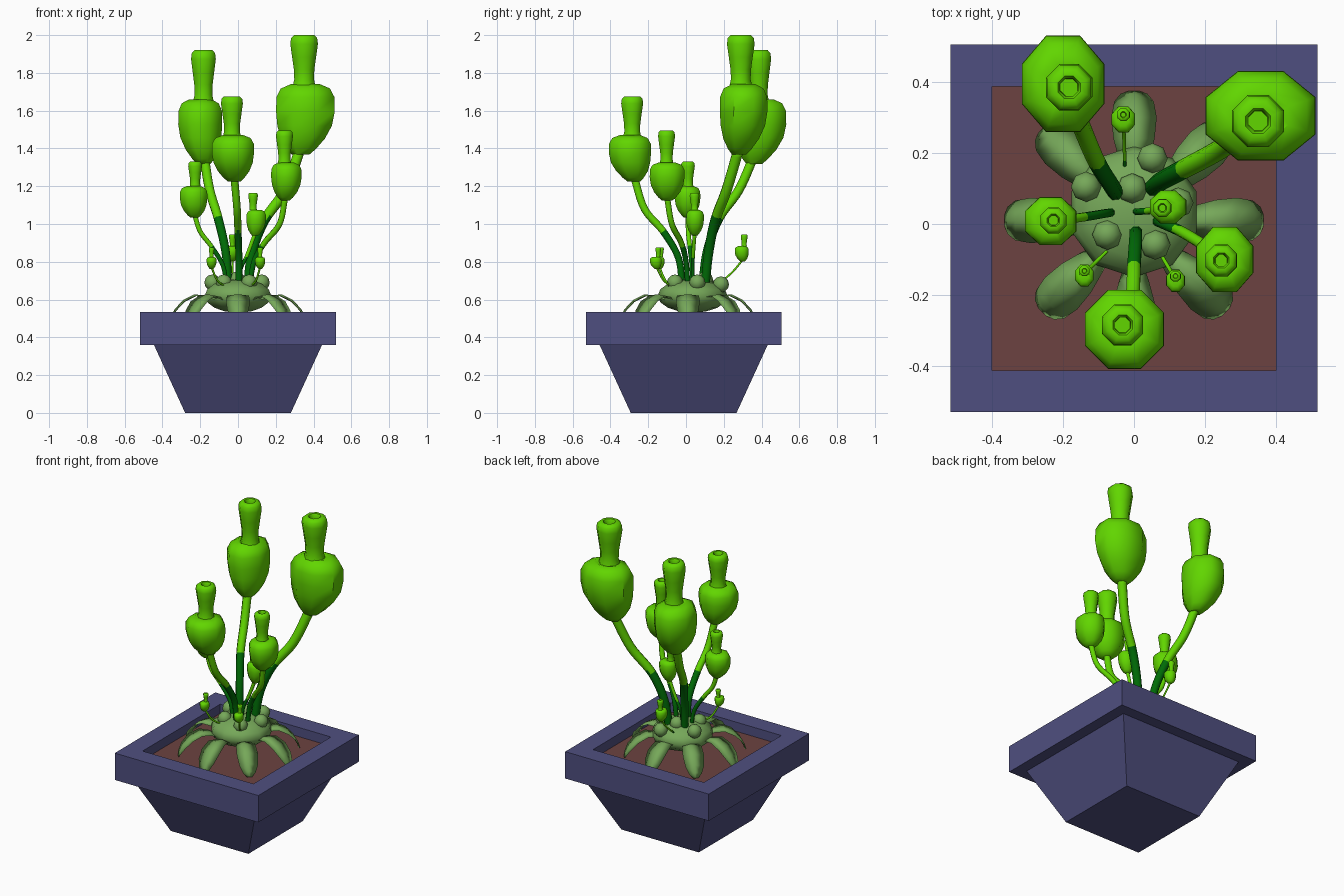
import bpy, bmesh, math
from mathutils import Vector

if "Cube" in bpy.data.objects:
    bpy.data.objects.remove(bpy.data.objects["Cube"])

def material(name, rgb):
    m = bpy.data.materials.new(name)
    m.diffuse_color = (*rgb, 1)
    m.use_nodes = True
    m.node_tree.nodes["Principled BSDF"].inputs["Base Color"].default_value = m.diffuse_color
    return m

POT = material("slate blue", (0.078, 0.078, 0.215))
SOIL = material("brown soil", (0.15, 0.055, 0.052))
LEAF = material("pale green", (0.18, 0.39, 0.10))
BRIGHT = material("bright green", (0.12, 0.67, 0.0))
DARK = material("dark green", (0.0, 0.15, 0.002))

def finish(name, bm, mats, smooth=True, rule=None):
    bmesh.ops.recalc_face_normals(bm, faces=bm.faces)
    for f in bm.faces:
        f.smooth = smooth
        if rule:
            f.material_index = rule(f)
    me = bpy.data.meshes.new(name)
    bm.to_mesh(me)
    bm.free()
    for m in mats:
        me.materials.append(m)
    ob = bpy.data.objects.new(name, me)
    bpy.context.collection.objects.link(ob)
    return ob

def loft(bm, rings):
    """Bridge a list of equal-length point rings and cap both ends."""
    vs = [[bm.verts.new(p) for p in r] for r in rings]
    n = len(vs[0])
    for a, b in zip(vs, vs[1:]):
        for i in range(n):
            j = (i + 1) % n
            bm.faces.new((a[i], a[j], b[j], b[i]))
    bm.faces.new(vs[0])
    bm.faces.new(vs[-1])

def ring(c, rx, ry, n=8, tangent=None):
    q = Vector((0, 0, 1)).rotation_difference(tangent) if tangent else None
    pts = []
    for i in range(n):
        a = 2 * math.pi * (i + 0.5) / n
        p = Vector((rx * math.cos(a), ry * math.sin(a), 0))
        pts.append(Vector(c) + (q @ p if q else p))
    return pts

def square(h, z, cy=-0.0125):
    return [(x * h, cy + y * h, z) for x, y in ((-1, -1), (1, -1), (1, 1), (-1, 1))]

# Square tapered pot with thick rim, and the soil inside
bm = bmesh.new()
loft(bm, [square(h, z) for h, z in ((0.28, 0), (0.445, 0.36), (0.518, 0.36),
                                    (0.518, 0.535), (0.40, 0.535), (0.40, 0.46))])
finish("pot", bm, [POT], smooth=False)
bm = bmesh.new()
loft(bm, [square(0.40, 0.462), square(0.40, 0.475)])
finish("soil", bm, [SOIL], smooth=False)

# Squat plant body with round buds on it
def ball(name, c, r, rz, seg, rings):
    bm = bmesh.new()
    bmesh.ops.create_uvsphere(bm, u_segments=seg, v_segments=rings, radius=1)
    for v in bm.verts:
        v.co = Vector((v.co.x * r + c[0], v.co.y * r + c[1], v.co.z * rz + c[2]))
    finish(name, bm, [LEAF])

ball("plant_body", (0, 0.035, 0.62), 0.185, 0.09, 10, 8)
for i, (x, y, z) in enumerate(((-0.135, 0.105, 0.69), (0.052, 0.185, 0.68), (-0.005, 0.1, 0.705),
                               (-0.075, -0.03, 0.69), (0.06, -0.058, 0.69), (0.125, 0.06, 0.69))):
    ball(f"bud_{i + 1}", (x, y, z), 0.043, 0.043, 8, 6)

# Eight drooping leaves around the body
PROFILE = ((0.12, 0.59, 0.025), (0.17, 0.62, 0.042), (0.23, 0.628, 0.058),
           (0.29, 0.598, 0.064), (0.335, 0.55, 0.056), (0.357, 0.51, 0.038), (0.365, 0.485, 0.015))
for k in range(8):
    a = k * math.pi / 4
    out, side = Vector((math.cos(a), math.sin(a), 0)), Vector((-math.sin(a), math.cos(a), 0))
    bm = bmesh.new()
    rings = []
    for r, z, w in PROFILE:
        c = Vector((0, 0.01, z)) + out * r
        low = Vector((0, 0, -0.010)) - out * 0.008
        edge = Vector((0, 0, -0.007))
        rings.append([c - side * w + edge, c, c + side * w + edge, c + low])
    loft(bm, rings)
    finish(f"leaf_{k + 1}", bm, [LEAF])

def spline(pts, steps=6):
    """Catmull-Rom samples through the points."""
    p = [Vector(q) for q in pts]
    p = [2 * p[0] - p[1]] + p + [2 * p[-1] - p[-2]]
    res = []
    for i in range(1, len(p) - 2):
        a, b, c, d = p[i - 1:i + 3]
        for s in range(steps):
            t = s / steps
            res.append(0.5 * (2 * b + (c - a) * t + (2 * a - 5 * b + 4 * c - d) * t * t
                              + (3 * b - a - 3 * c + d) * t ** 3))
    return res + [p[-2]]

# Fractions of height and radius for the swollen bulb and the flared hollow neck
BULB = ((0.02, 0.30), (0.10, 0.50), (0.24, 0.75), (0.42, 0.93), (0.62, 1.0), (0.82, 0.99), (0.94, 0.84), (1.0, 0.5))
NECK = ((-0.02, 0.42), (0.10, 0.37), (0.3, 0.385), (0.55, 0.45), (0.82, 0.52), (0.94, 0.49),
        (1.0, 0.38), (1.0, 0.25), (0.95, 0.2), (0.85, 0.19))

def flower(name, bulb, rad, zs, neck, stem, r, dark):
    """bulb = centre xy, rad = rx ry, zs = bottom shoulder top, neck = xy, dark = stem colour height."""
    bm = bmesh.new()
    path = spline(stem)
    rings = []
    for i, p in enumerate(path):
        t = (path[min(i + 1, len(path) - 1)] - path[max(i - 1, 0)]).normalized()
        w = r * (0.85 + 0.15 * i / len(path))
        rings.append(ring(p, w, w, 8, t))
    loft(bm, rings)
    finish(name + "_stem", bm, [DARK, BRIGHT],
           rule=lambda f: int(f.calc_center_median().z > dark))
    (zb, zsh, zt), tip = zs, Vector(stem[-1])
    bm = bmesh.new()
    rings = []
    for h, w in BULB:
        k = min(1, h / 0.5)
        c = (tip.x + (bulb[0] - tip.x) * k, tip.y + (bulb[1] - tip.y) * k, zb + (zsh - zb) * h)
        rings.append(ring(c, rad[0] * w * 1.05, rad[1] * w * 1.05))
    m = (rad[0] + rad[1]) / 2
    for h, w in NECK:
        rings.append(ring((*neck, zsh + (zt - zsh) * h), m * w * 1.05, m * w * 1.05))
    loft(bm, rings)
    ob = finish(name + "_pitcher", bm, [BRIGHT])
    bpy.context.view_layer.objects.active = ob
    ob.select_set(True)
    bpy.ops.object.shade_smooth_by_angle(angle=math.radians(50))
    ob.select_set(False)

# Five tall pitchers, one short, three tiny
flower("right_back", (0.357, 0.305), (0.16, 0.13), (1.36, 1.74, 2.0), (0.35, 0.29),
       [(0.05, 0.1, 0.66), (0.075, 0.12, 0.85), (0.14, 0.155, 1.02), (0.25, 0.215, 1.18), (0.33, 0.28, 1.4)], 0.03, 1.03)
flower("left_back", (-0.2, 0.395), (0.12, 0.14), (1.31, 1.66, 1.92), (-0.183, 0.385),
       [(-0.05, 0.085, 0.66), (-0.065, 0.11, 0.85), (-0.105, 0.175, 1.03), (-0.15, 0.28, 1.18), (-0.18, 0.36, 1.36)], 0.027, 1.03)
flower("front", (-0.027, -0.297), (0.115, 0.115), (1.22, 1.47, 1.675), (-0.032, -0.285),
       [(0.005, -0.02, 0.66), (0.005, -0.04, 0.82), (0, -0.12, 0.96), (-0.005, -0.22, 1.08), (-0.02, -0.275, 1.25)], 0.022, 0.96)
flower("right_front", (0.256, -0.1), (0.083, 0.095), (1.12, 1.325, 1.495), (0.246, -0.103),
       [(0.06, 0.01, 0.66), (0.085, 0, 0.8), (0.14, -0.025, 0.9), (0.22, -0.075, 1.0), (0.25, -0.1, 1.14)], 0.017, 0.88)
flower("left", (-0.235, 0.008), (0.075, 0.07), (1.03, 1.2, 1.33), (-0.227, 0.01),
       [(-0.06, 0.033, 0.66), (-0.08, 0.03, 0.78), (-0.14, 0.02, 0.88), (-0.2, 0.012, 0.96), (-0.23, 0.01, 1.05)], 0.014, 0.88)
flower("short", (0.096, 0.048), (0.053, 0.048), (0.935, 1.075, 1.165), (0.08, 0.045),
       [(0, 0.035, 0.66), (0.015, 0.035, 0.76), (0.05, 0.038, 0.84), (0.09, 0.046, 0.95)], 0.011, 0.82)
for n, x, y, z, x0, y0, h, dark in (("tiny_back", -0.03, 0.3, 0.945, -0.025, 0.15, 0.145, 0.69),
                                    ("tiny_left", -0.14, -0.14, 0.875, -0.06, -0.06, 0.115, 0.66),
                                    ("tiny_right", 0.117, -0.155, 0.875, 0.06, -0.06, 0.115, 0.66)):
    b = z - h
    flower(n, (x, y - 0.005), (0.034, 0.038) if y > 0 else (0.027, 0.032), (b, b + h * 0.57, z), (x, y + 0.008),
           [(x0, y0, 0.665), (x0 + (x - x0) * 0.6, y0 + (y - y0) * 0.6, b - 0.06), (x, y, b + 0.01)], 0.006, dark)
